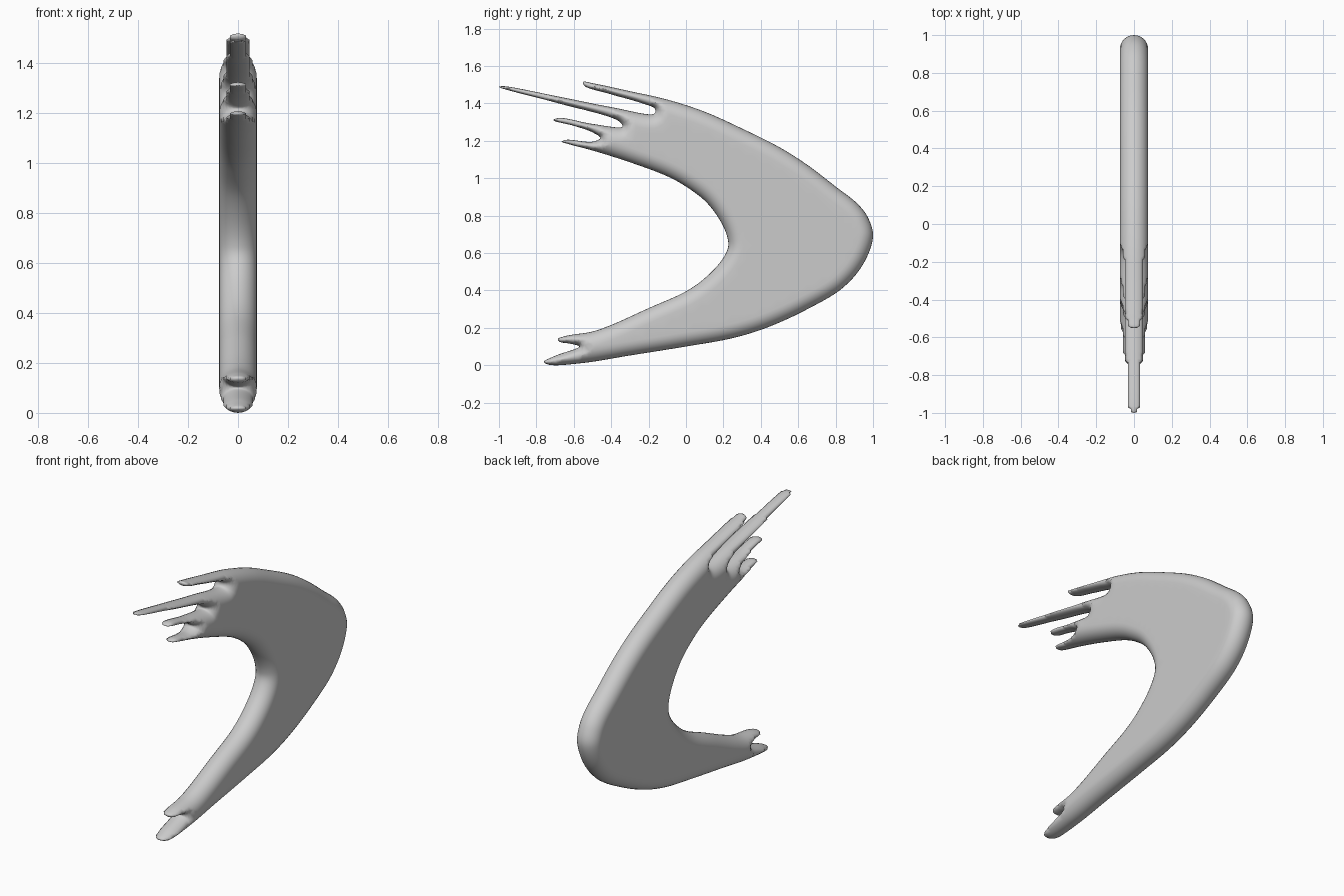
import bpy, bmesh, math
from mathutils import Vector, kdtree
from mathutils.geometry import delaunay_2d_cdt

if "Cube" in bpy.data.objects:
    bpy.data.objects.remove(bpy.data.objects["Cube"])

HALF = 0.075    # half thickness of the blade
ROUND = 0.075   # width of the rounded rim

# Outline sections as (y, z) points, running clockwise
back_edge = [(-.55, 1.515), (-.5, 1.508), (-.3, 1.465), (-.1, 1.42), (.1, 1.355), (.3, 1.265),
             (.5, 1.165), (.65, 1.07), (.8, .955), (.92, .86), (.975, .785), (1, .69),
             (.95, .545), (.84, .415), (.64, .295), (.43, .2), (.25, .145), (0, .1),
             (-.3, .052), (-.55, .012), (-.73, .002)]
lower_tips = [(-.76, .018), (-.7, .05), (-.57, .1), (-.62, .115), (-.675, .125),
              (-.685, .14), (-.64, .157)]
inner_edge = [(-.5, .18), (-.4, .215), (-.2, .305), (0, .395), (.1, .465), (.19, .56),
              (.225, .63), (.222, .68), (.19, .76), (.11, .87), (0, .955), (-.1, 1.01),
              (-.3, 1.085), (-.5, 1.148), (-.62, 1.18)]
upper_spikes = [(-.665, 1.195), (-.64, 1.205), (-.5, 1.195), (-.458, 1.215), (-.5, 1.245),
                (-.6, 1.28), (-.71, 1.31), (-.68, 1.322), (-.5, 1.29), (-.34, 1.275),
                (-.36, 1.305), (-.7, 1.405), (-1, 1.488), (-.98, 1.492), (-.7, 1.44),
                (-.4, 1.38), (-.17, 1.345), (-.165, 1.37), (-.25, 1.405), (-.4, 1.448),
                (-.545, 1.495)]
control = [Vector(p) for p in back_edge + lower_tips + inner_edge + upper_spikes]


def smooth_loop(pts, step):
    """Closed centripetal Catmull-Rom curve sampled about every step."""
    out, n = [], len(pts)
    for i in range(n):
        p = [pts[(i + k) % n] for k in (-1, 0, 1, 2)]
        t = [0]
        for a, b in zip(p, p[1:]):
            t.append(t[-1] + math.sqrt((b - a).length))
        count = max(2, math.ceil((p[2] - p[1]).length / step))
        for k in range(count):
            u = t[1] + (t[2] - t[1]) * k / count
            mix = lambda a, b, ta, tb: a * ((tb - u) / (tb - ta)) + b * ((u - ta) / (tb - ta))
            a = [mix(p[j], p[j + 1], t[j], t[j + 1]) for j in range(3)]
            b = [mix(a[j], a[j + 1], t[j], t[j + 2]) for j in range(2)]
            out.append(mix(b[0], b[1], t[1], t[2]))
    return out


outline = smooth_loop(control, 0.012)
n = len(outline)

# Distance lookup to the rim
dense = []
for i, a in enumerate(outline):
    b = outline[(i + 1) % n]
    m = max(1, math.ceil((b - a).length / 0.0015))
    dense += [a.lerp(b, k / m) for k in range(m)]
tree = kdtree.KDTree(len(dense))
for i, p in enumerate(dense):
    tree.insert((p.x, p.y, 0), i)
tree.balance()


def rim_distance(p):
    return tree.find((p.x, p.y, 0))[2]


# Inset rings over the rounded rim, then a coarse grid in the flat middle
points = list(outline)
for k in range(1, 8):
    depth = ROUND * (1 - math.cos(math.pi / 2 * k / 7))
    for i in range(n):
        d = (outline[(i + 1) % n] - outline[i - 1]).normalized()
        q = outline[i] + Vector((d.y, -d.x)) * depth
        if rim_distance(q) > depth * 0.97 - 0.0001:
            points.append(q)
for i in range(-25, 26):
    for j in range(0, 40):
        q = Vector((i * 0.04, j * 0.04))
        if rim_distance(q) > ROUND + 0.02:
            points.append(q)

verts, _, faces, orig, _, _ = delaunay_2d_cdt(
    points, [(i, (i + 1) % n) for i in range(n)], [], 1, 1e-5)

# Two mirrored cushioned sides that share the rim
bm = bmesh.new()
sides = {}
for face in faces:
    for i in face:
        if i in sides:
            continue
        p = verts[i]
        if any(o < n for o in orig[i]):
            v = bm.verts.new((0, p.x, p.y))
            sides[i] = (v, v)
        else:
            s = 1 - min(rim_distance(p) / ROUND, 1)
            x = HALF * math.sqrt(1 - s * s)
            sides[i] = (bm.verts.new((x, p.x, p.y)), bm.verts.new((-x, p.x, p.y)))
for face in faces:
    if all(sides[i][0] is sides[i][1] for i in face):
        continue
    bm.faces.new([sides[i][0] for i in face])
    bm.faces.new([sides[i][1] for i in reversed(face)])
bmesh.ops.recalc_face_normals(bm, faces=bm.faces)
for f in bm.faces:
    f.smooth = True
low = min(v.co.z for v in bm.verts)
bmesh.ops.translate(bm, verts=bm.verts, vec=(0, 0, -low))

mesh = bpy.data.meshes.new("curved_blade")
bm.to_mesh(mesh)
bm.free()
bpy.context.collection.objects.link(bpy.data.objects.new("curved_blade", mesh))
